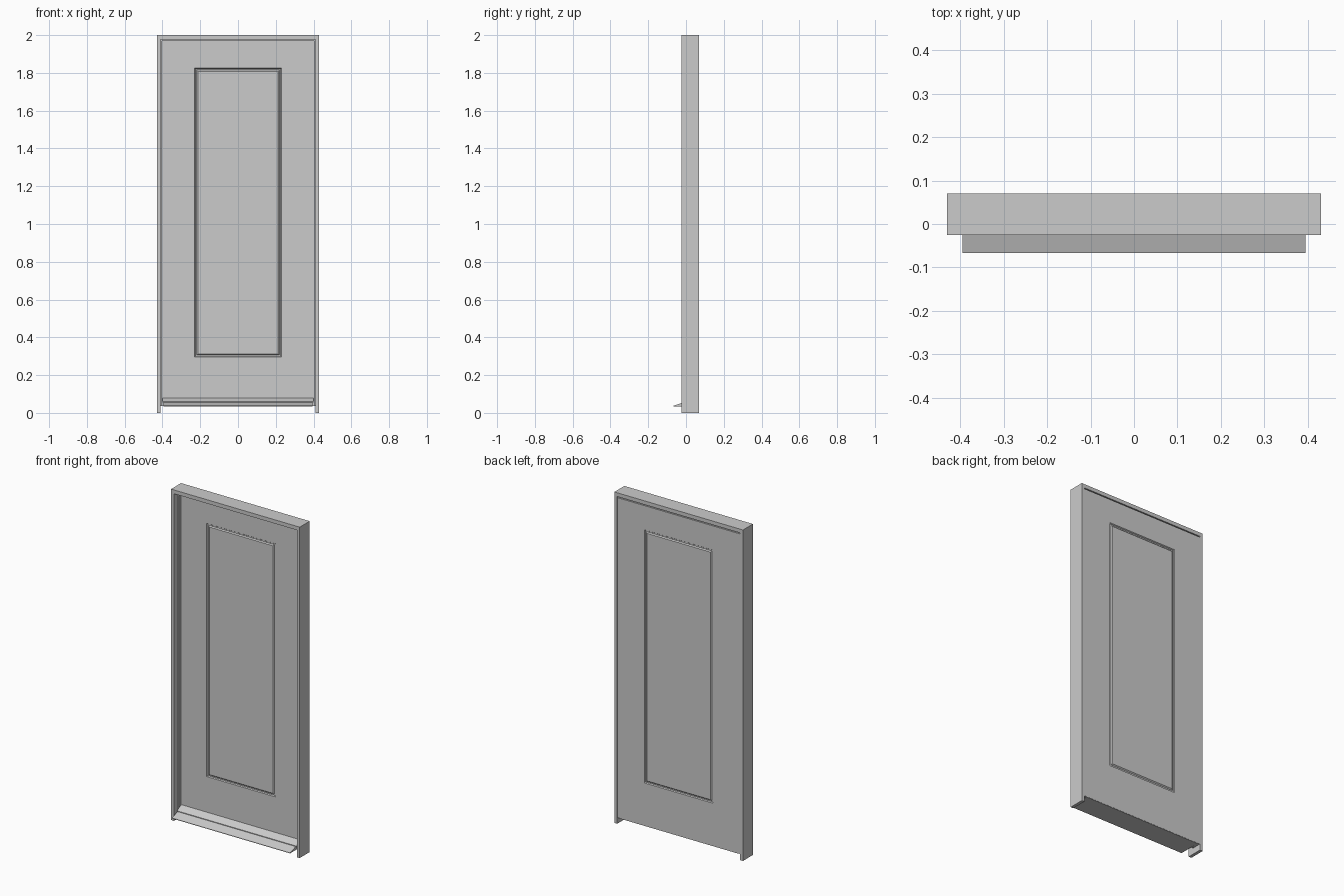
import bpy, bmesh

if "Cube" in bpy.data.objects:
    bpy.data.objects.remove(bpy.data.objects["Cube"])


def make_object(name, bm):
    bmesh.ops.recalc_face_normals(bm, faces=bm.faces[:])
    mesh = bpy.data.meshes.new(name)
    bm.to_mesh(mesh)
    bm.free()
    ob = bpy.data.objects.new(name, mesh)
    bpy.context.collection.objects.link(ob)
    return ob


def extrude_profile(name, points, vec):
    bm = bmesh.new()
    face = bm.faces.new([bm.verts.new(p) for p in points])
    ext = bmesh.ops.extrude_face_region(bm, geom=[face])
    verts = [v for v in ext["geom"] if isinstance(v, bmesh.types.BMVert)]
    bmesh.ops.translate(bm, verts=verts, vec=vec)
    return make_object(name, bm)


def arch(name, outer, outer_top, inner, inner_top, bottom, y0, y1):
    # upside-down U: two uprights and a head in one piece
    pts = [(-outer, bottom), (-outer, outer_top), (outer, outer_top), (outer, bottom),
           (inner, bottom), (inner, inner_top), (-inner, inner_top), (-inner, bottom)]
    return extrude_profile(name, [(x, y0, z) for x, z in pts], (0, y1 - y0, 0))


BACK, DOOR_FRONT = 0.07, 0.03

# Door frame and the stop the leaf closes against
arch("door_frame", 0.43, 2.0, 0.411, 1.977, 0.0, -0.025, BACK)
arch("door_stop", 0.411, 1.977, 0.403, 1.968, 0.037, 0.012, DOOR_FRONT)

# Door leaf: nested rings on both faces form a V groove around the panel
bm = bmesh.new()
MID = 1.06


def ring(hw, z0, z1, y):
    return [bm.verts.new(p) for p in ((-hw, y, z0), (hw, y, z0), (hw, y, z1), (-hw, y, z1))]


def bridge(a, b):
    for i in range(4):
        j = (i + 1) % 4
        bm.faces.new((a[i], a[j], b[j], b[i]))


edges = []
for y, inward in ((DOOR_FRONT, 1), (BACK, -1)):
    rings = [ring(0.4105, 0.037, 1.971, y)]
    for inset, depth in ((0, 0), (0.004, 0.006), (0.011, 0.006), (0.017, 0)):
        hw, hh = 0.23 - inset, 0.765 - inset
        rings.append(ring(hw, MID - hh, MID + hh, y + inward * depth))
    for a, b in zip(rings, rings[1:]):
        bridge(a, b)
    bm.faces.new(rings[-1])
    edges.append(rings[0])
bridge(*edges)
make_object("door_leaf", bm)

# Sloping threshold sill with the weather bar above it
sill = [(-0.067, 0.035), (-0.067, 0.038), (-0.014, 0.055), (DOOR_FRONT, 0.058),
        (BACK - 0.001, 0.045), (BACK - 0.001, 0.035)]
extrude_profile("threshold_sill", [(-0.395, y, z) for y, z in sill], (0.79, 0, 0))
bar = [(DOOR_FRONT, 0.054), (-0.012, 0.054), (-0.012, 0.059), (DOOR_FRONT, 0.08)]
extrude_profile("weather_bar", [(-0.4, y, z) for y, z in bar], (0.8, 0, 0))
